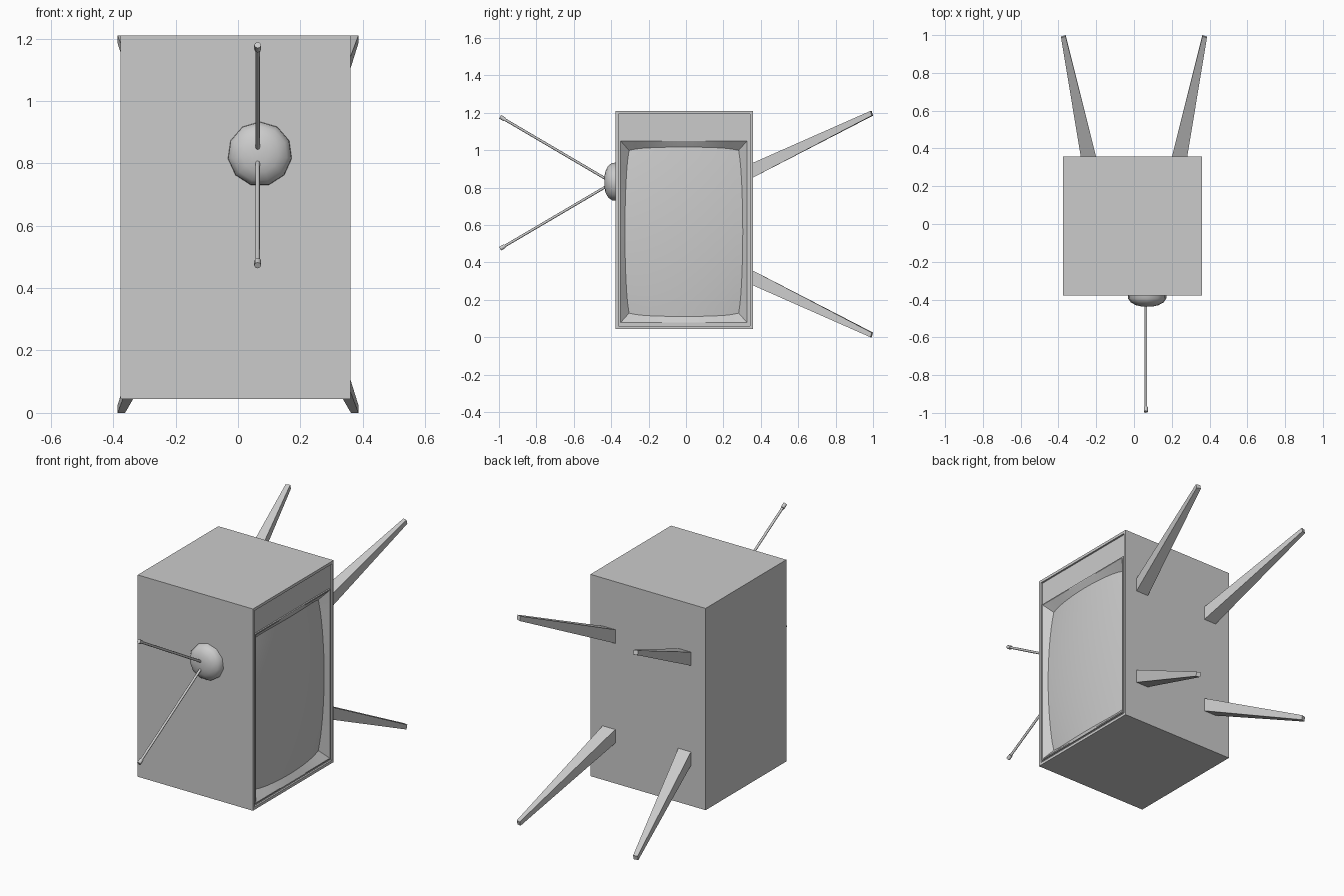
import bpy, bmesh, math
from mathutils import Vector

if "Cube" in bpy.data.objects:
    bpy.data.objects.remove(bpy.data.objects["Cube"])


def finish(name, bm, smooth=None):
    bmesh.ops.remove_doubles(bm, verts=bm.verts[:], dist=1e-5)
    bmesh.ops.recalc_face_normals(bm, faces=bm.faces[:])
    me = bpy.data.meshes.new(name)
    bm.to_mesh(me)
    bm.free()
    ob = bpy.data.objects.new(name, me)
    bpy.context.collection.objects.link(ob)
    if smooth:
        bpy.ops.object.select_all(action='DESELECT')
        ob.select_set(True)
        bpy.context.view_layer.objects.active = ob
        bpy.ops.object.shade_smooth_by_angle(angle=math.radians(smooth))
    return ob


def loft(bm, loops, cap_start=False, cap_end=False):
    rings = [[bm.verts.new(p) for p in loop] for loop in loops]
    for a, b in zip(rings, rings[1:]):
        n = len(a)
        for i in range(n):
            bm.faces.new((a[i], a[(i + 1) % n], b[(i + 1) % n], b[i]))
    if cap_start:
        bm.faces.new(rings[0][::-1])
    if cap_end:
        bm.faces.new(rings[-1])


def rect(x, y0, y1, z0, z1):
    return [(x, y0, z0), (x, y1, z0), (x, y1, z1), (x, y0, z1)]


# Cabinet: box with thin rim, recessed front panel and raised screen lip
bm = bmesh.new()
loft(bm, [rect(-0.376, -0.378, 0.358, 0.045, 1.21),
          rect(0.36, -0.378, 0.358, 0.045, 1.21),
          rect(0.36, -0.362, 0.342, 0.061, 1.194),
          rect(0.35, -0.362, 0.342, 0.061, 1.194),
          rect(0.35, -0.355, 0.332, 0.073, 1.055),
          rect(0.358, -0.355, 0.332, 0.073, 1.055),
          rect(0.358, -0.349, 0.326, 0.079, 1.049)], cap_start=True)
finish("cabinet", bm)

# Pillow-shaped screen and the sloping bezel that meets its edge
CY, CZ, N = -0.0115, 0.564, 16


def screen_point(u, v):
    return (0.360 - 0.022 * (u * u + v * v),
            CY + u * (0.315 - 0.016 * v ** 2 - 0.006 * v ** 8),
            CZ + v * (0.453 - 0.010 * u ** 2 - 0.008 * u ** 8))


steps = [-1 + 2 * i / N for i in range(N + 1)]
bm = bmesh.new()
grid = [[bm.verts.new(screen_point(u, v)) for v in steps] for u in steps]
for i in range(N):
    for j in range(N):
        bm.faces.new((grid[i][j], grid[i + 1][j], grid[i + 1][j + 1], grid[i][j + 1]))
finish("screen", bm, 40)

border = ([(u, -1) for u in steps[:-1]] + [(1, v) for v in steps[:-1]]
          + [(-u, 1) for u in steps[:-1]] + [(-1, -v) for v in steps[:-1]])
bm = bmesh.new()
loft(bm, [[(0.358, CY + 0.3375 * u, CZ + 0.485 * v) for u, v in border],
          [screen_point(u, v) for u, v in border]])
finish("screen_bezel", bm, 40)

# Four splayed tapering square legs
for sx, side in ((-1, "left"), (1, "right")):
    for sz, level in ((-1, "lower"), (1, "upper")):
        def square(y, tilt, x0, x1, z0, z1):
            return [(sx * x, y + tilt * k, 0.605 + sz * z) for x, z, k in
                    ((x0, z0, 1), (x1, z0, 0), (x1, z1, -1), (x0, z1, 0))]
        bm = bmesh.new()
        loft(bm, [square(0.345, 0, 0.198, 0.28, 0.242, 0.322),
                  square(0.993, 0.007, 0.362, 0.386, 0.58, 0.605)],
             cap_start=True, cap_end=True)
        finish(f"{level}_{side}_leg", bm)

# Low-poly antenna dome
DX, DZ, SIDES = 0.07, 0.83, 11
bm = bmesh.new()
loft(bm, [[(DX + r * math.sin(2 * math.pi * k / SIDES), y,
            DZ + r * math.cos(2 * math.pi * k / SIDES)) for k in range(SIDES)]
          for y, r in ((-0.370, 0.104), (-0.395, 0.102), (-0.415, 0.088),
                       (-0.430, 0.060), (-0.437, 0.028))],
     cap_start=True, cap_end=True)
finish("antenna_dome", bm, 45)


# Antenna rods with thicker tips
def rod(name, a, b, r):
    d = b - a
    bm = bmesh.new()
    bmesh.ops.create_cone(bm, cap_ends=True, segments=8, radius1=r, radius2=r, depth=d.length)
    bm.transform(d.to_track_quat('Z', 'Y').to_matrix().to_4x4())
    bmesh.ops.translate(bm, vec=(a + b) / 2, verts=bm.verts[:])
    finish(name, bm, 50)


for s, label in ((1, "upper"), (-1, "lower")):
    start = Vector((0.063, -0.41, 0.826 + s * 0.010))
    end = Vector((0.063, -0.994, 0.826 + s * 0.353))
    way = (end - start).normalized()
    rod(f"{label}_antenna", start, end - way * 0.01, 0.007)
    rod(f"{label}_antenna_tip", end - way * 0.028, end, 0.011)
